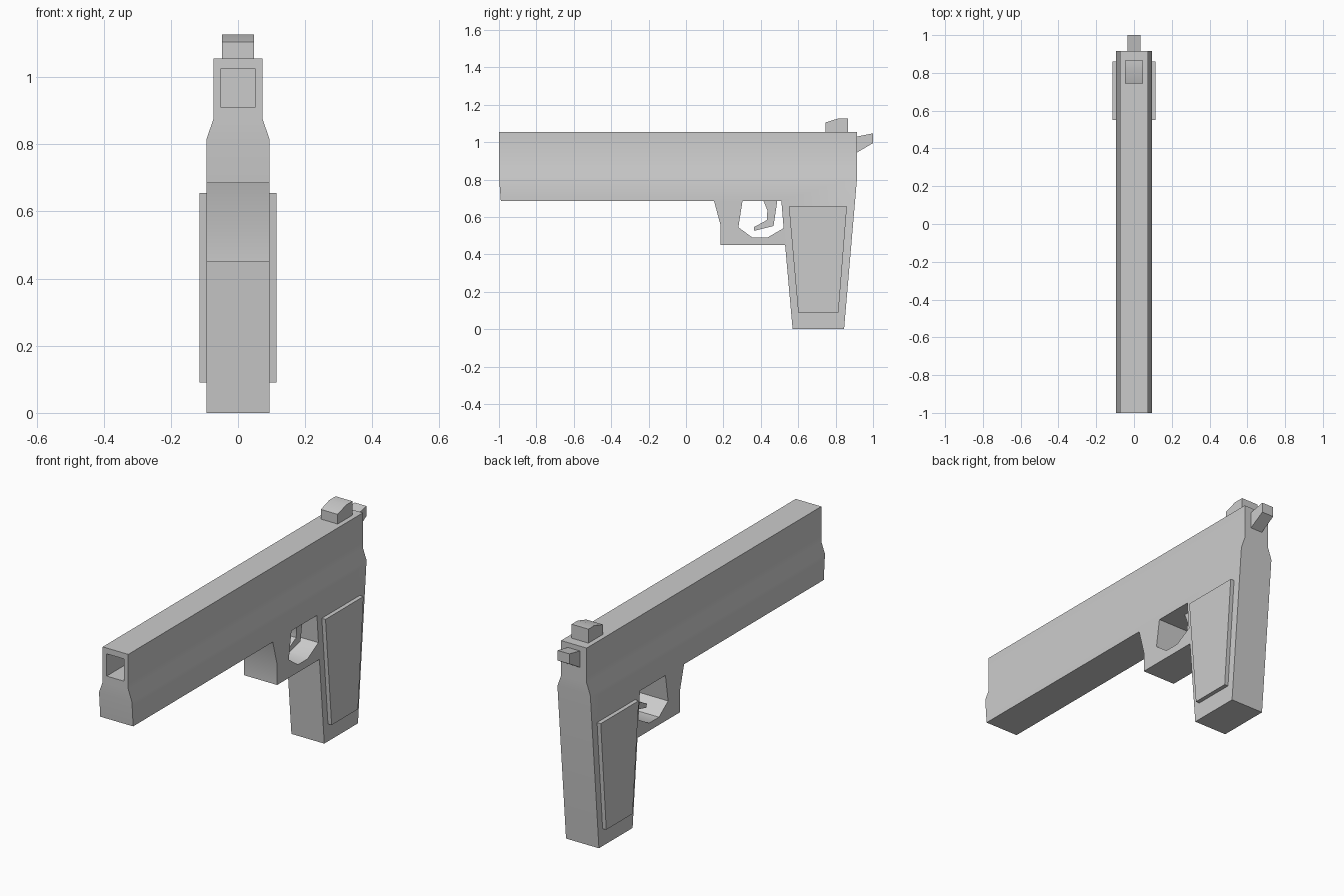
import bpy, bmesh

if "Cube" in bpy.data.objects:
    bpy.data.objects.remove(bpy.data.objects["Cube"])


def prism(name, profile, x0, x1, cuts=()):
    """Extrude a side (y, z) profile from x0 to x1, with optional level cuts."""
    bm = bmesh.new()
    face = bm.faces.new([bm.verts.new((x0, y, z)) for y, z in profile])
    ext = bmesh.ops.extrude_face_region(bm, geom=[face])
    for v in ext["geom"]:
        if isinstance(v, bmesh.types.BMVert):
            v.co.x = x1
    for z in cuts:
        bmesh.ops.bisect_plane(bm, geom=bm.verts[:] + bm.edges[:] + bm.faces[:],
                               plane_co=(0, 0, z), plane_no=(0, 0, 1))
    bmesh.ops.recalc_face_normals(bm, faces=bm.faces[:])
    mesh = bpy.data.meshes.new(name)
    bm.to_mesh(mesh)
    bm.free()
    ob = bpy.data.objects.new(name, mesh)
    bpy.context.collection.objects.link(ob)
    return ob


def activate(ob):
    bpy.ops.object.select_all(action='DESELECT')
    ob.select_set(True)
    bpy.context.view_layer.objects.active = ob


def carve(ob, cutter):
    cutter.hide_render = True
    mod = ob.modifiers.new("carve", 'BOOLEAN')
    mod.operation = 'DIFFERENCE'
    mod.solver = 'EXACT'
    mod.object = cutter
    activate(ob)
    bpy.ops.object.modifier_apply(modifier=mod.name)
    bpy.data.objects.remove(cutter)


W, TOP_W = 0.094, 0.073

# Main body: barrel housing, guard and grip in one silhouette
body = prism("body", [(-1, 1.055), (-1, 0.815), (-0.99, 0.685), (0.15, 0.685),
                      (0.185, 0.555), (0.185, 0.45), (0.53, 0.45), (0.57, 0),
                      (0.845, 0), (0.915, 0.815), (0.915, 1.055)],
             -W, W, cuts=(0.815, 0.875))
# Narrower upper half
for v in body.data.vertices:
    if v.co.z > 0.85:
        v.co.x *= TOP_W / W

# Guard opening and square bore
carve(body, prism("guard_cutter", [(0.302, 0.685), (0.28, 0.545), (0.355, 0.49),
                                   (0.435, 0.49), (0.522, 0.54), (0.51, 0.685)], -0.2, 0.2))
carve(body, prism("bore_cutter", [(-1.1, 0.91), (-0.7, 0.91), (-0.7, 1.025), (-1.1, 1.025)],
                  -0.05, 0.05))

# Trigger
trigger = prism("trigger", [(0.415, 0.685), (0.435, 0.635), (0.432, 0.583), (0.362, 0.545),
                            (0.366, 0.526), (0.468, 0.552), (0.488, 0.685)], -0.03, 0.03)

# Rear sight and hammer
sight = prism("rear_sight", [(0.745, 1.055), (0.745, 1.105), (0.815, 1.127),
                             (0.865, 1.127), (0.865, 1.055)], -0.048, 0.048)
hammer = prism("hammer", [(0.915, 1.03), (1.0, 1.047), (1.0, 0.995), (0.915, 0.945)],
               -0.034, 0.034)

# Grip panels on both sides
panels = [prism(f"grip_panel_{name}", [(0.55, 0.655), (0.86, 0.655), (0.815, 0.09), (0.6, 0.09)],
                s * W, s * 0.115) for name, s in (("left", -1), ("right", 1))]

for ob in [body, trigger, sight, hammer] + panels:
    activate(ob)
    bpy.ops.object.shade_smooth_by_angle()
